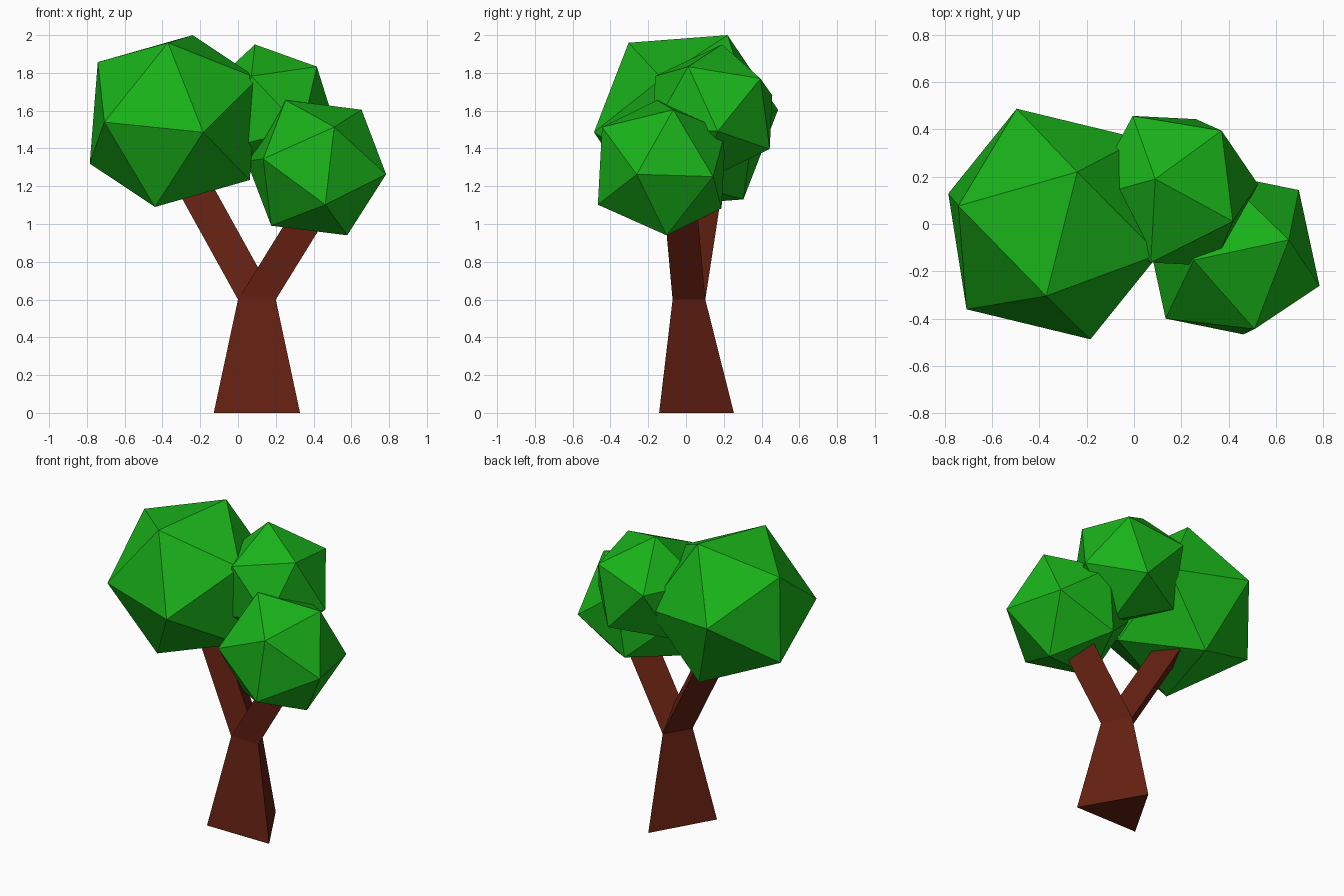
import bpy, bmesh
from mathutils import Vector, Matrix

if "Cube" in bpy.data.objects:
    bpy.data.objects.remove(bpy.data.objects["Cube"])


def material(name, color):
    m = bpy.data.materials.new(name)
    m.diffuse_color = (*color, 1)
    m.use_nodes = True
    m.node_tree.nodes["Principled BSDF"].inputs["Base Color"].default_value = m.diffuse_color
    return m


LEAF = material("leaf_green", (0.01, 0.45, 0.01))
BARK = material("bark_brown", (0.13, 0.015, 0.006))


def finish(bm, name, mat):
    bmesh.ops.recalc_face_normals(bm, faces=bm.faces)
    me = bpy.data.meshes.new(name)
    bm.to_mesh(me)
    bm.free()
    me.materials.append(mat)
    ob = bpy.data.objects.new(name, me)
    bpy.context.collection.objects.link(ob)


def frame(a, b):
    # orthonormal axes from two directions
    x = a.normalized()
    z = a.cross(b).normalized()
    return Matrix((x, z.cross(x), z)).transposed()


def foliage(name, center, radius, va, vb):
    # icosahedron turned so two neighbouring corners point at va and vb
    bm = bmesh.new()
    bmesh.ops.create_icosphere(bm, subdivisions=1, radius=radius)
    bm.edges.ensure_lookup_table()
    v0, v1 = bm.edges[0].verts
    c = Vector(center)
    rot = frame(Vector(va) - c, Vector(vb) - c) @ frame(v0.co, v1.co).transposed()
    bmesh.ops.transform(bm, verts=bm.verts, matrix=Matrix.Translation(c) @ rot.to_4x4())
    finish(bm, name, LEAF)


def tri_prism(name, bottom, top):
    # triangular loft; each end is (x, y, z, side width), flat side to the front
    bm = bmesh.new()
    rings = []
    for x, y, z, w in (bottom, top):
        h = w * 0.866
        pts = [(x - w / 2, y - h * 0.41), (x + w / 2, y - h * 0.41), (x, y + h * 0.59)]
        rings.append([bm.verts.new((px, py, z)) for px, py in pts])
    lo, hi = rings
    bm.faces.new(lo[::-1])
    bm.faces.new(hi)
    for i in range(3):
        j = (i + 1) % 3
        bm.faces.new((lo[i], lo[j], hi[j], hi[i]))
    finish(bm, name, BARK)


# Trunk and the two forked branches
tri_prism("trunk", (0.1, 0.02, 0, 0.457), (0.1, 0.0, 0.6, 0.2))
tri_prism("left_branch", (0.1, 0.0, 0.6, 0.2), (-0.26, 0.1, 1.25, 0.2))
tri_prism("right_branch", (0.1, 0.0, 0.6, 0.2), (0.44, -0.05, 1.15, 0.2))

# Leaf clumps
foliage("large_left_foliage", (-0.34, 0.0, 1.545), 0.515, (-0.24, 0.22, 2.0), (-0.37, -0.30, 1.96))
foliage("right_foliage", (0.415, -0.128, 1.298), 0.394, (0.25, -0.153, 1.66), (0.65, -0.068, 1.61))
foliage("rear_foliage", (0.167, 0.14, 1.59), 0.372, (0.09, 0.19, 1.95), (0.42, 0.01, 1.83))
